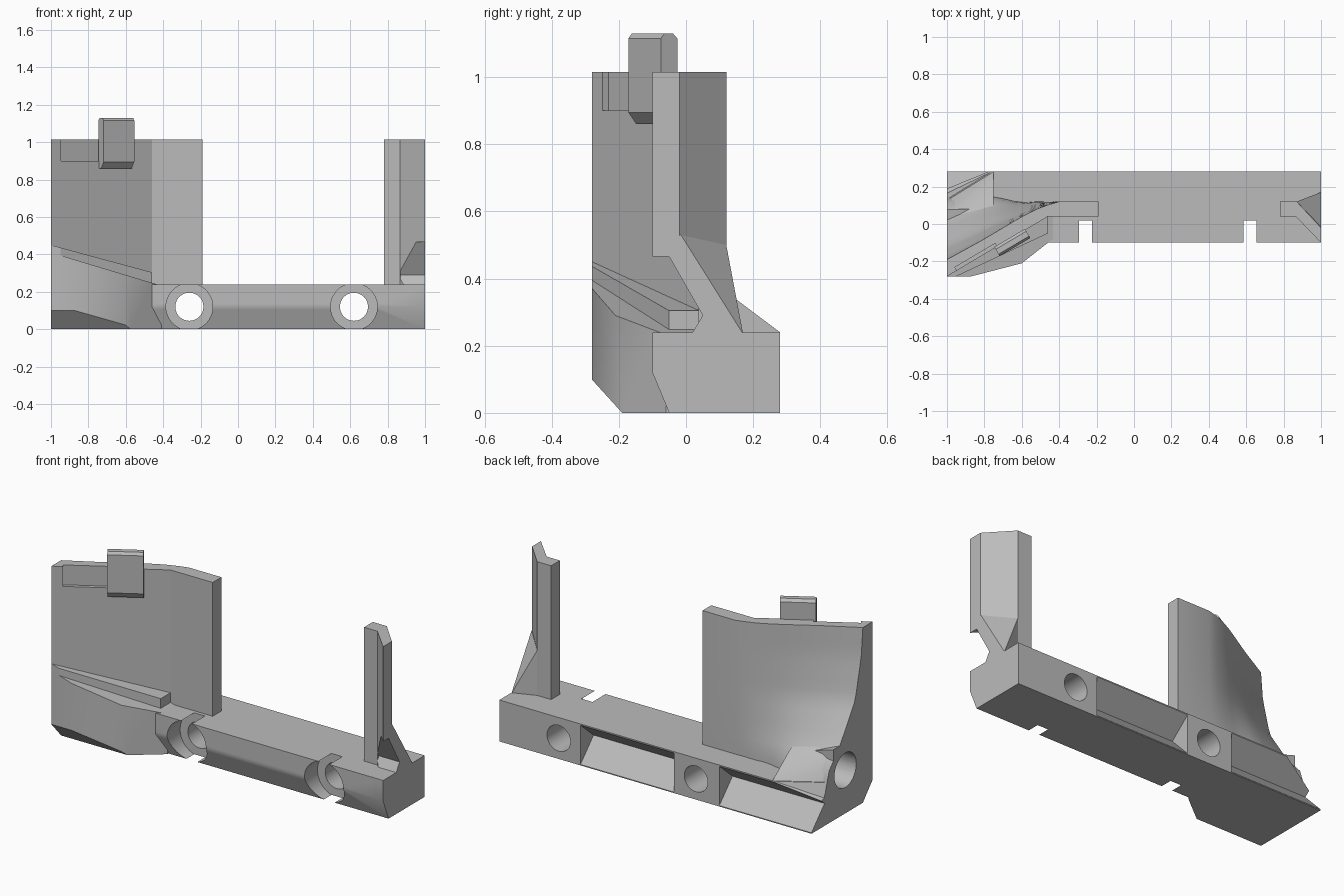
import bpy, bmesh, math
from mathutils import Vector

if "Cube" in bpy.data.objects:
    bpy.data.objects.remove(bpy.data.objects["Cube"], do_unlink=True)

GREY = bpy.data.materials.new("plain grey")
GREY.use_nodes = True
GREY.diffuse_color = (0.5, 0.5, 0.5, 1)
GREY.node_tree.nodes["Principled BSDF"].inputs["Base Color"].default_value = (0.5, 0.5, 0.5, 1)


def finish(name, bm):
    bmesh.ops.recalc_face_normals(bm, faces=bm.faces)
    mesh = bpy.data.meshes.new(name)
    bm.to_mesh(mesh)
    bm.free()
    mesh.materials.append(GREY)
    obj = bpy.data.objects.new(name, mesh)
    bpy.context.collection.objects.link(obj)
    return obj


def prism(name, pts, axis, a, b, trims=()):
    """Extrude a 2D outline along an axis, then slice off the given planes."""
    place = {"x": lambda p, t: (t, p[0], p[1]),
             "y": lambda p, t: (p[0], t, p[1]),
             "z": lambda p, t: (p[0], p[1], t)}[axis]
    bm = bmesh.new()
    lo = [bm.verts.new(place(p, a)) for p in pts]
    hi = [bm.verts.new(place(p, b)) for p in pts]
    bm.faces.new(lo)
    bm.faces.new(hi)
    for i in range(len(pts)):
        j = (i + 1) % len(pts)
        bm.faces.new((lo[i], lo[j], hi[j], hi[i]))
    for co, no in trims:
        cut = bmesh.ops.bisect_plane(bm, geom=bm.verts[:] + bm.edges[:] + bm.faces[:],
                                     plane_co=co, plane_no=no, clear_outer=True)
        edges = [e for e in cut["geom_cut"] if isinstance(e, bmesh.types.BMEdge)]
        bmesh.ops.contextual_create(bm, geom=edges)
    return finish(name, bm)


def hull(name, pts):
    bm = bmesh.new()
    for p in pts:
        bm.verts.new(p)
    bmesh.ops.convex_hull(bm, input=bm.verts)
    return finish(name, bm)


def rod(axis, u, v, r, a, b):
    ring = [(u + r * math.cos(k * math.tau / 48), v + r * math.sin(k * math.tau / 48))
            for k in range(48)]
    return prism("cutter", ring, axis, a, b)


def carve(targets, cutters):
    for obj in targets:
        bpy.context.view_layer.objects.active = obj
        for c in cutters:
            mod = obj.modifiers.new("cut", "BOOLEAN")
            mod.operation, mod.solver, mod.object = "DIFFERENCE", "EXACT", c
            bpy.ops.object.modifier_apply(modifier=mod.name)
    for c in cutters:
        bpy.data.objects.remove(c, do_unlink=True)


def interp(table, t):
    for (a, va), (b, vb) in zip(table, table[1:]):
        if t <= b:
            return va + (vb - va) * (t - a) / (b - a)
    return table[-1][1]


# Base bar with bolt holes and V grooves along the back
bar = prism("base_bar", [(-0.05, 0), (0.28, 0), (0.28, 0.24), (-0.1, 0.24), (-0.1, 0.12)],
            "x", -1, 1)
cutters = []
for x in (-0.26, 0.62):
    cutters += [rod("y", x, 0.12, 0.075, -0.3, 0.4), rod("y", x, 0.12, 0.125, -0.3, 0.02)]
for a, b in ((-1.05, -0.41), (-0.12, 0.48)):
    cutters.append(prism("cutter", [(0.16, 0.13), (0.3, -0.015), (0.3, 0.25)], "x", a, b))
cutters.append(hull("cutter", [(-0.75, 0.285, 0.245), (-1.01, 0.16, 0.16), (-1.01, 0.1, 0.3),
                               (-1.01, 0.4, 0.08), (-1.01, 0.4, 0.4)]))
carve([bar], cutters)

# Faceted end block with sloping top and chamfered underside
block = prism("end_block", [(-1, -0.28), (-0.87, -0.28), (-0.6, -0.21), (-0.46, -0.1),
                            (-0.41, -0.06), (-0.41, 0.08), (-1, 0.08)], "z", 0, 0.6,
              [((-1, 0, 0.41), (0.3, 0, 1)), ((0, -0.19, 0), (0, -1.1, -1)),
               ((0, -0.05, 0), (0, -0.9, -0.4))][:2])

# Sloping ledge along the foot of the wall
ledge = prism("sloping_ledge", [(-1, -0.28), (-0.95, -0.28), (-0.46, -0.05), (-0.46, 0.04)],
              "z", 0.2, 0.6, [((-1, 0, 0.45), (0.27, 0, 1))])

# Curved wall whose back flares out toward the lower outer corner
FRONT = [(-1, -0.28), (-0.46, 0.04), (-0.19, 0.04)]
BACK = [(-1, -0.19), (-0.8, -0.08), (-0.6, 0.04), (-0.5, 0.09), (-0.4, 0.12), (-0.19, 0.12)]
FLARE = [(0.2, 0.34), (0.3, 0.31), (0.41, 0.21), (0.62, 0.07), (0.85, 0.015), (1.015, 0)]
FADE = [(-1, 1), (-0.75, 0.6), (-0.6, 0.22), (-0.42, 0)]
cols = [-1 + 0.06 * i for i in range(10)] + [-0.4, -0.19]
rows = [0.2 + 0.815 * k / 16 for k in range(17)]
bm = bmesh.new()
f = [[bm.verts.new((x, interp(FRONT, x), z)) for z in rows] for x in cols]
g = [[bm.verts.new((x, interp(BACK, x) + interp(FLARE, z) * interp(FADE, x), z)) for z in rows]
     for x in cols]
for i in range(len(cols) - 1):
    for k in range(len(rows) - 1):
        for s in (f, g):
            bm.faces.new((s[i][k], s[i + 1][k], s[i + 1][k + 1], s[i][k + 1]))
    for k in (0, -1):
        bm.faces.new((f[i][k], f[i + 1][k], g[i + 1][k], g[i][k]))
for i in (0, -1):
    for k in range(len(rows) - 1):
        bm.faces.new((f[i][k], g[i][k], g[i][k + 1], f[i][k + 1]))
wall = finish("curved_wall", bm)

# Buttress behind the wall at the outer end
buttress = hull("wall_buttress", [
    (-0.75, -0.05, 0.2), (-0.75, -0.02, 0.42), (-0.75, 0.12, 0.36), (-0.75, 0.28, 0.24),
    (-1, -0.05, 0.2), (-1, 0.0, 0.42), (-1, 0.1, 0.3), (-1, 0.16, 0.16)])

# Round socket in the outer end
carve([bar, block, wall, buttress], [rod("x", -0.03, 0.25, 0.1, -1.1, -0.72)])

# Shallow pocket near the wall top, and the clip beside it
along = Vector((0.54, 0.32, 0)).normalized()
out = Vector((along.y, -along.x, 0))


def slab(name, centre, length, section):
    """Convex section (outward, height) swept along the slanted wall."""
    return hull(name, [Vector(centre) + along * s * length / 2 + out * o + Vector((0, 0, z))
                       for s in (-1, 1) for o, z in section])


pocket = slab("cutter", (-0.84, -0.185, 0), 0.25,
              [(-0.02, 0.9), (0.06, 0.9), (0.06, 1.1), (-0.02, 1.1)])
carve([wall], [pocket])
clip = slab("top_clip", (-0.65, -0.1, 0), 0.19,
            [(-0.03, 0.86), (0, 0.86), (0.027, 0.895), (0.027, 1.115), (0.015, 1.13),
             (-0.015, 1.13), (-0.03, 1.115)])

# Angled post at the other end, with a flared foot and an undercut
post = prism("angled_post", [(0.78, 0.04), (0.865, 0.04), (1, -0.1), (1, -0.02),
                             (0.87, 0.12), (0.78, 0.12)], "z", 0.2, 1.015)
foot = hull("post_foot", [(1, -0.015, 0.53), (1, -0.08, 0.5), (1, 0.17, 0.235), (1, 0, 0.235),
                          (0.87, 0.12, 0.235), (0.87, 0.12, 0.5), (0.87, 0.05, 0.235)])
undercut = prism("cutter", [(-0.2, 0.465), (-0.05, 0.465), (0.05, 0.29), (0.02, 0.24),
                            (0.02, 0.15), (-0.2, 0.15)], "x", 0.868, 1.1)
carve([post, foot], [undercut])

# Smooth the round surfaces, keep the corners sharp
bpy.ops.object.select_all(action="DESELECT")
for obj in (bar, block, wall, buttress):
    obj.select_set(True)
bpy.context.view_layer.objects.active = wall
bpy.ops.object.shade_smooth_by_angle(angle=math.radians(28))
